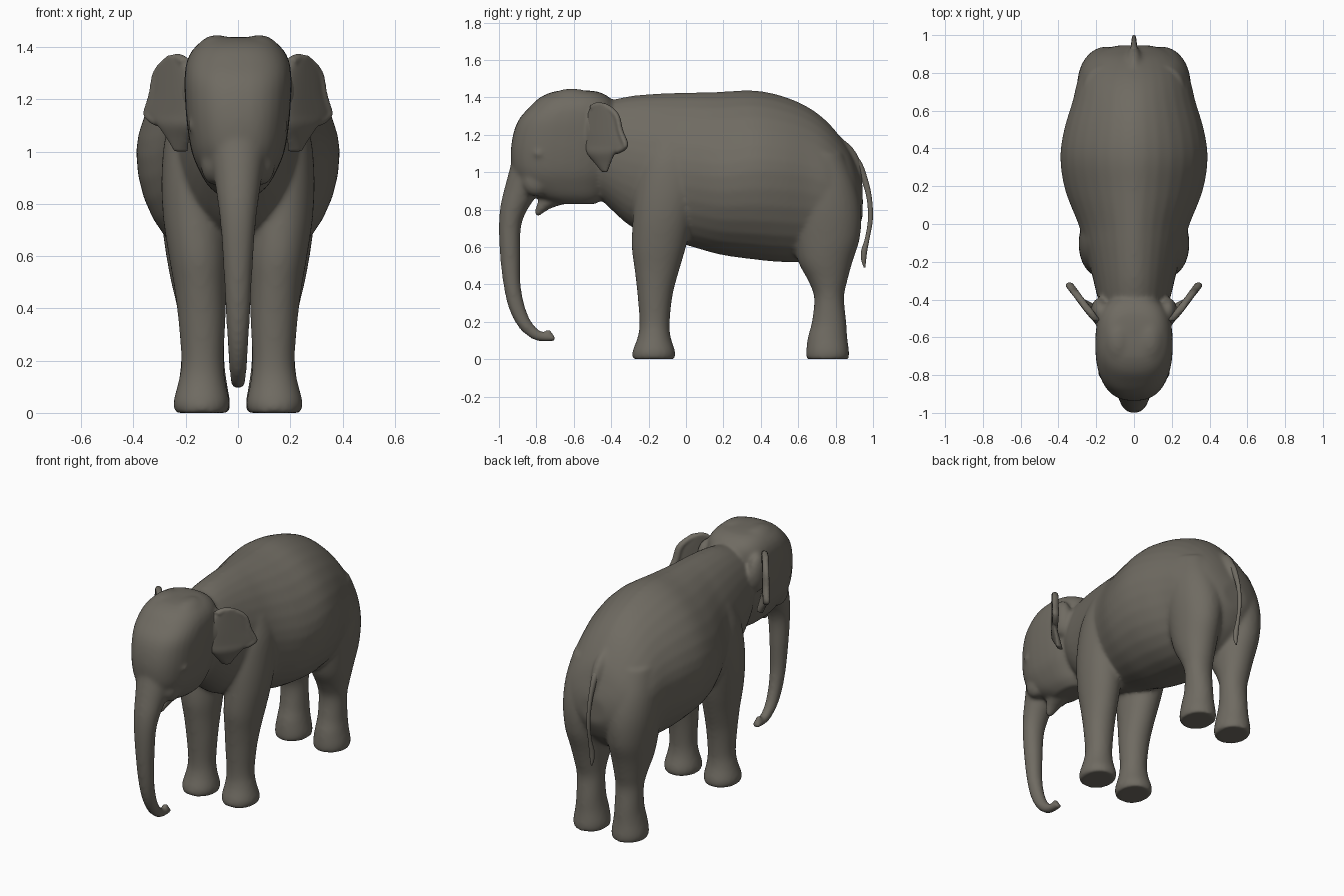
import bpy, bmesh, math
from mathutils import Vector, Matrix

skin = bpy.data.materials.new("grey_brown_skin")
skin.diffuse_color = (0.16, 0.147, 0.122, 1)
N = 32


def ring(c, rx, up, down, e=2.0, e_up=None):
    """Superellipse ring: x half-width, and vectors to its two other extremes."""
    pts = []
    for i in range(N):
        a = 2 * math.pi * i / N
        ca, sa = math.cos(a), math.sin(a)
        k = (e_up or e) if sa > 0 else e
        x = math.copysign(abs(ca) ** (2 / k), ca) * rx
        pts.append(Vector(c) + Vector((x, 0, 0)) + (up if sa > 0 else down) * abs(sa) ** (2 / k))
    return pts


def loft(bm, rings, steps=4, side=1):
    """Skin rings smoothly (Catmull-Rom) and cap both ends."""
    R = [rings[0]] + rings + [rings[-1]]
    fine = []
    for k in range(1, len(R) - 2):
        for j in range(steps):
            t = j / steps
            w = (-t + 2 * t**2 - t**3, 2 - 5 * t**2 + 3 * t**3,
                 t + 4 * t**2 - 3 * t**3, t**3 - t**2)
            fine.append([sum((R[k - 1 + m][i] * (w[m] / 2) for m in range(4)), Vector())
                         for i in range(N)])
    fine.append(rings[-1])
    vs = [[bm.verts.new((p.x * side, p.y, p.z)) for p in r] for r in fine]
    for a, b in zip(vs, vs[1:]):
        for i in range(N):
            j = (i + 1) % N
            bm.faces.new((a[i], a[j], b[j], b[i]))
    bm.faces.new(vs[0])
    bm.faces.new(vs[-1])


def sweep(bm, rows, side=1):
    """Tube along a path; rows = (x, y, z, half width in x, half depth)."""
    P = [Vector(r[:3]) for r in rows]
    rings = []
    for i, r in enumerate(rows):
        t = P[min(i + 1, len(P) - 1)] - P[max(i - 1, 0)]
        n = Vector((0, -t.z, t.y)).normalized() * r[4]
        rings.append(ring(P[i], r[3], n, -n))
    loft(bm, rings, side=side)


def ball(bm, c, r):
    m = Matrix.Translation(c) @ Matrix.Diagonal((*r, 1))
    bmesh.ops.create_uvsphere(bm, u_segments=20, v_segments=12, radius=1, matrix=m)


def finish(name, bm, voxel=None):
    bmesh.ops.recalc_face_normals(bm, faces=bm.faces)
    me = bpy.data.meshes.new(name)
    bm.to_mesh(me)
    bm.free()
    ob = bpy.data.objects.new(name, me)
    bpy.context.collection.objects.link(ob)
    bpy.context.view_layer.objects.active = ob
    if voxel:
        m = ob.modifiers.new("merge", 'REMESH')
        m.mode, m.voxel_size = 'VOXEL', voxel
        s = ob.modifiers.new("soften", 'SMOOTH')
        s.factor, s.iterations = 0.5, 12
        bpy.ops.object.modifier_apply(modifier="merge")
        bpy.ops.object.modifier_apply(modifier="soften")
    ob.data.materials.clear()
    ob.data.materials.append(skin)
    for p in ob.data.polygons:
        p.use_smooth = True
        p.material_index = 0
    return ob


Y, Z = Vector((0, 1, 0)), Vector((0, 0, 1))
bm = bmesh.new()

# barrel of the body: y, top, bottom, half width, height of widest point, roundness of the back
body = [(-.50, 1.36, .90, .15, 1.12, 2), (-.40, 1.385, .80, .19, 1.08, 2), (-.28, 1.41, .70, .22, 1.05, 1.9),
        (-.12, 1.422, .64, .26, 1.02, 1.8), (0, 1.426, .61, .295, 1.0, 1.72), (.18, 1.43, .56, .365, .98, 1.7),
        (.35, 1.438, .535, .39, 1.0, 1.72), (.5, 1.412, .52, .37, 1.0, 1.72), (.65, 1.35, .52, .325, .98, 1.74),
        (.77, 1.255, .54, .295, .93, 1.78), (.87, 1.12, .62, .24, .88, 1.85), (.92, 1.0, .70, .17, .85, 2),
        (.945, .92, .76, .09, .83, 2)]
loft(bm, [ring((0, y, m), w, Z * (t - m), Z * (b - m), 2, e) for y, t, b, w, m, e in body])

# legs: z, centre x, centre y, half width, half depth
front_leg = [(0, .14, -.172, .10, .113), (.04, .14, -.172, .108, .115), (.12, .138, -.170, .09, .088),
             (.2, .136, -.168, .081, .081), (.35, .138, -.165, .09, .095), (.48, .144, -.155, .10, .12),
             (.6, .152, -.145, .113, .145), (.75, .165, -.125, .122, .16), (.9, .165, -.10, .128, .175),
             (1.05, .155, -.08, .125, .17), (1.18, .13, -.06, .11, .15)]
hind_leg = [(0, .135, .757, .10, .113), (.04, .135, .757, .105, .115), (.12, .135, .757, .092, .105),
            (.2, .135, .765, .083, .092), (.33, .137, .765, .084, .08), (.42, .141, .758, .096, .105),
            (.52, .145, .745, .115, .145), (.65, .15, .75, .132, .18), (.8, .145, .742, .154, .195),
            (.95, .145, .72, .152, .183), (1.1, .14, .69, .13, .15)]
for side in (1, -1):
    for leg in (front_leg, hind_leg):
        loft(bm, [ring((x, y, z), rx, Y * ry, Y * -ry, 2.05) for z, x, y, rx, ry in leg], side=side)

# head: z, front y, back y, half width
head = [(.83, -.70, -.48, .07), (.87, -.80, -.44, .115), (.93, -.88, -.41, .15), (1.0, -.925, -.38, .178),
        (1.1, -.937, -.36, .195), (1.2, -.925, -.36, .203), (1.28, -.895, -.37, .205),
        (1.35, -.835, -.38, .195), (1.40, -.78, -.41, .165), (1.43, -.71, -.47, .12),
        (1.438, -.64, -.55, .06)]
loft(bm, [ring((0, (f + b) / 2, z), w, Y * (b - f) / 2, Y * (f - b) / 2, 2.5) for z, f, b, w in head])
for side in (1, -1):
    ball(bm, (side * .08, -.61, 1.36), (.09, .15, .087))      # crown lobes
    ball(bm, (side * .172, -.785, 1.10), (.022, .03, .022))   # eyes
    ball(bm, (side * .088, -.80, .955), (.055, .08, .085))    # cheeks
    ball(bm, (side * .18, -.465, 1.23), (.05, .075, .12))     # ear roots

# trunk with finger at the tip
trunk = [(-.80, 1.12, .12, .12), (-.845, 1.0, .108, .10), (-.885, .9, .092, .087), (-.925, .8, .077, .07),
         (-.942, .7, .066, .059), (-.94, .55, .056, .054), (-.93, .4, .048, .046), (-.905, .28, .041, .043),
         (-.86, .185, .035, .037), (-.80, .13, .031, .03), (-.745, .117, .027, .024), (-.70, .113, .022, .017)]
sweep(bm, [(0, *r) for r in trunk])
ball(bm, (0, -.735, .14), (.022, .02, .024))

# lower lip
sweep(bm, [(0, -.62, .89, .08, .05), (0, -.72, .85, .06, .04), (0, -.77, .815, .042, .032),
           (0, -.80, .768, .02, .014)])

# root of the tail
sweep(bm, [(0, .80, 1.16, .03, .04), (0, .87, 1.10, .035, .038), (0, .915, 1.02, .025, .03), (0, .93, .93, .01, .015)])
finish("body_with_head_and_legs", bm, 0.011)


# ears: thin leaves angled out and back, with a rolled rim
def ear_x(y, z):
    return .185 + (y + .53) * .76 - max(0, 1.1 - z) * .4


leaf = [(1.0, -.45, -.42), (1.05, -.49, -.40), (1.10, -.53, -.375), (1.14, -.54, -.315), (1.17, -.54, -.32),
        (1.22, -.54, -.345), (1.30, -.53, -.36), (1.345, -.51, -.40), (1.368, -.48, -.43)]
rim = [(-.51, 1.34), (-.475, 1.358), (-.42, 1.345), (-.372, 1.30), (-.352, 1.22), (-.325, 1.15), (-.335, 1.13),
       (-.375, 1.11)]
for side, name in ((1, "left_ear"), (-1, "right_ear")):
    bm = bmesh.new()
    rings = []
    for z, f, b in leaf:
        p, q = Vector((ear_x(f, z), f, z)), Vector((ear_x(b, z), b, z))
        rings.append(ring((p + q) / 2, .024, (q - p) / 2, (p - q) / 2, 2.5))
    loft(bm, rings, side=side)
    sweep(bm, [(ear_x(y, z), y, z, .023, .017) for y, z in rim], side)
    finish(name, bm, 0.006)

# tail with a small tuft
bm = bmesh.new()
tail = [(.85, 1.10, .02, .025), (.915, 1.05, .02, .022), (.955, .96, .014, .017), (.98, .86, .012, .014),
        (.986, .75, .011, .013), (.97, .65, .011, .012), (.953, .58, .016, .016), (.95, .53, .013, .013),
        (.955, .49, .004, .004)]
sweep(bm, [(0, *r) for r in tail])
finish("tail", bm)
